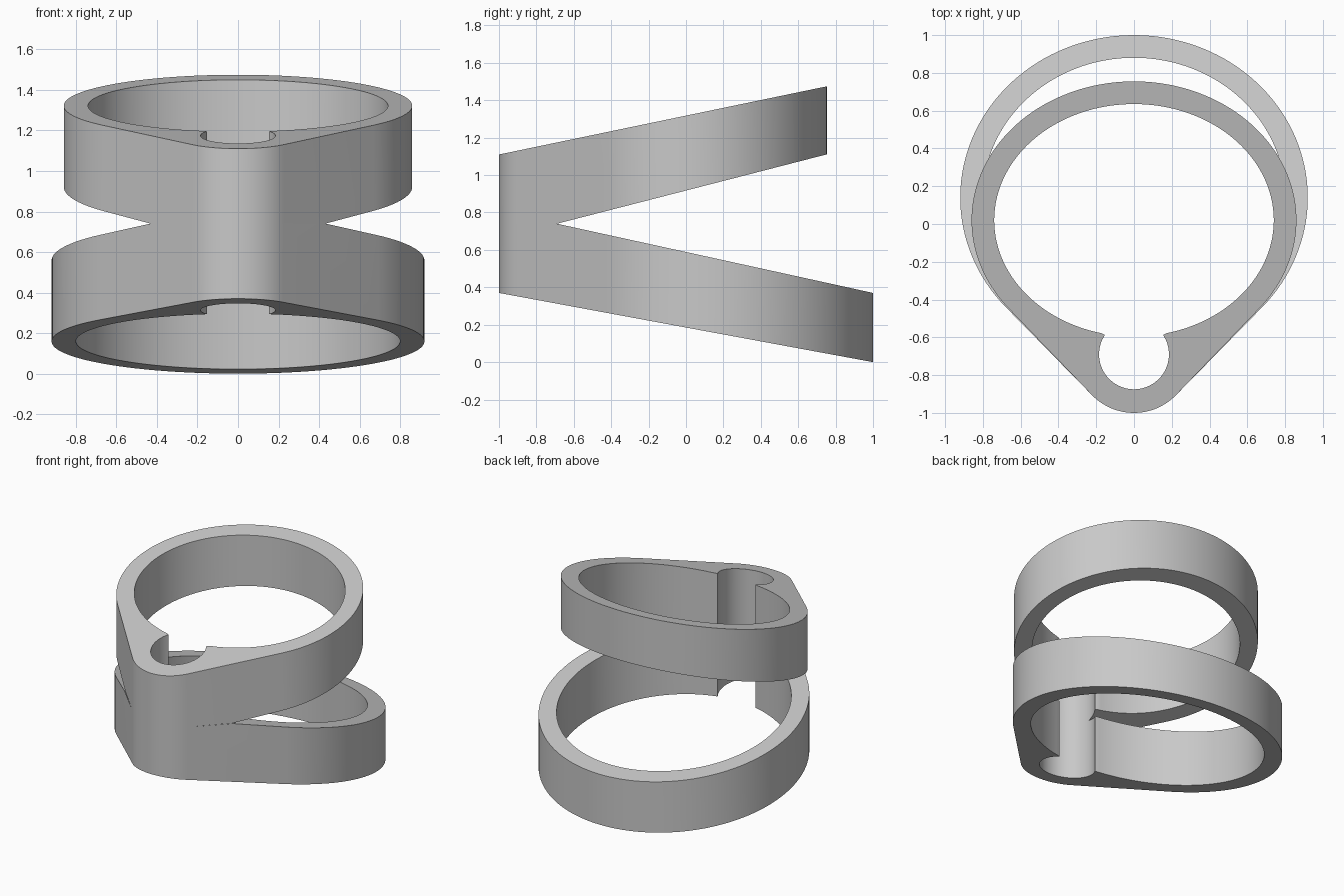
import bpy, bmesh
from math import cos, sin, pi, radians, hypot
from mathutils import Vector
from mathutils.geometry import convex_hull_2d

cube = bpy.data.objects.get("Cube")
if cube:
    bpy.data.objects.remove(cube, do_unlink=True)

grey = bpy.data.materials.new("plain grey")
grey.use_nodes = True
grey.diffuse_color = (0.58, 0.58, 0.58, 1)
grey.node_tree.nodes["Principled BSDF"].inputs["Base Color"].default_value = grey.diffuse_color

NOSE_Y = -0.69      # centre of the small round channel at the front
NOSE_R = 0.31
CHANNEL_R = 0.185
MEET_Z = 0.74       # height where the two bands join


def ellipse(cy, rx, ry, start, count):
    angles = [start + 2 * pi * (i + 0.5) / count for i in range(count)]
    return [Vector((rx * cos(a), cy + ry * sin(a))) for a in angles]


def outer_outline(cy, rx, ry):
    """Large ellipse and small nose circle wrapped by straight tangents."""
    pts = ellipse(cy, rx, ry, 0, 144) + ellipse(NOSE_Y, NOSE_R, NOSE_R, 0, 96)
    return [pts[i] for i in convex_hull_2d(pts)]


def inner_outline(cy, rx, ry):
    """Large opening merged with the round channel, like a keyhole."""
    big = [p for p in ellipse(cy, rx, ry, -pi / 2, 200)
           if hypot(p.x, p.y - NOSE_Y) > CHANNEL_R]
    small = [p for p in ellipse(NOSE_Y, CHANNEL_R, CHANNEL_R, pi / 2, 80)
             if (p.x / rx) ** 2 + ((p.y - cy) / ry) ** 2 > 1]
    return big + small


def band(name, cy, rx, ry, wall, top, bottom, keep):
    """Slanted keyhole ring; top and bottom give height as a function of y."""
    bm = bmesh.new()
    for loop in (outer_outline(cy, rx, ry), inner_outline(cy, rx - wall, ry - wall)):
        verts = [bm.verts.new((p.x, p.y, 0)) for p in loop]
        for a, b in zip(verts, verts[1:] + verts[:1]):
            bm.edges.new((a, b))
    bmesh.ops.triangle_fill(bm, use_beauty=True, use_dissolve=False, edges=bm.edges[:])
    lower = bm.verts[:]
    extruded = bmesh.ops.extrude_face_region(bm, geom=bm.faces[:], use_keep_orig=True)
    upper = [g for g in extruded["geom"] if isinstance(g, bmesh.types.BMVert)]
    for v in lower:
        v.co.z = bottom(v.co.y)
    for v in upper:
        v.co.z = top(v.co.y)
    bmesh.ops.recalc_face_normals(bm, faces=bm.faces[:])
    # Trim at the joint so the bands meet without overlapping
    bmesh.ops.bisect_plane(bm, geom=bm.verts[:] + bm.edges[:] + bm.faces[:],
                           plane_co=(0, 0, MEET_Z), plane_no=(0, 0, keep),
                           clear_inner=True)
    mesh = bpy.data.meshes.new(name)
    bm.to_mesh(mesh)
    bm.free()
    mesh.materials.append(grey)
    obj = bpy.data.objects.new(name, mesh)
    bpy.context.collection.objects.link(obj)
    bpy.ops.object.select_all(action='DESELECT')
    obj.select_set(True)
    bpy.context.view_layer.objects.active = obj
    bpy.ops.object.shade_smooth_by_angle(angle=radians(30))


# Smaller band rising toward the back
band("upper_band", 0.02, 0.86, 0.735, 0.12,
     top=lambda y: 1.11 + 0.208 * (y + 1),
     bottom=lambda y: MEET_Z + 0.257 * (y - NOSE_Y), keep=1)

# Larger band falling toward the back
band("lower_band", 0.14, 0.92, 0.86, 0.12,
     top=lambda y: MEET_Z - 0.219 * (y - NOSE_Y),
     bottom=lambda y: 0.37 - 0.185 * (y + 1), keep=-1)
